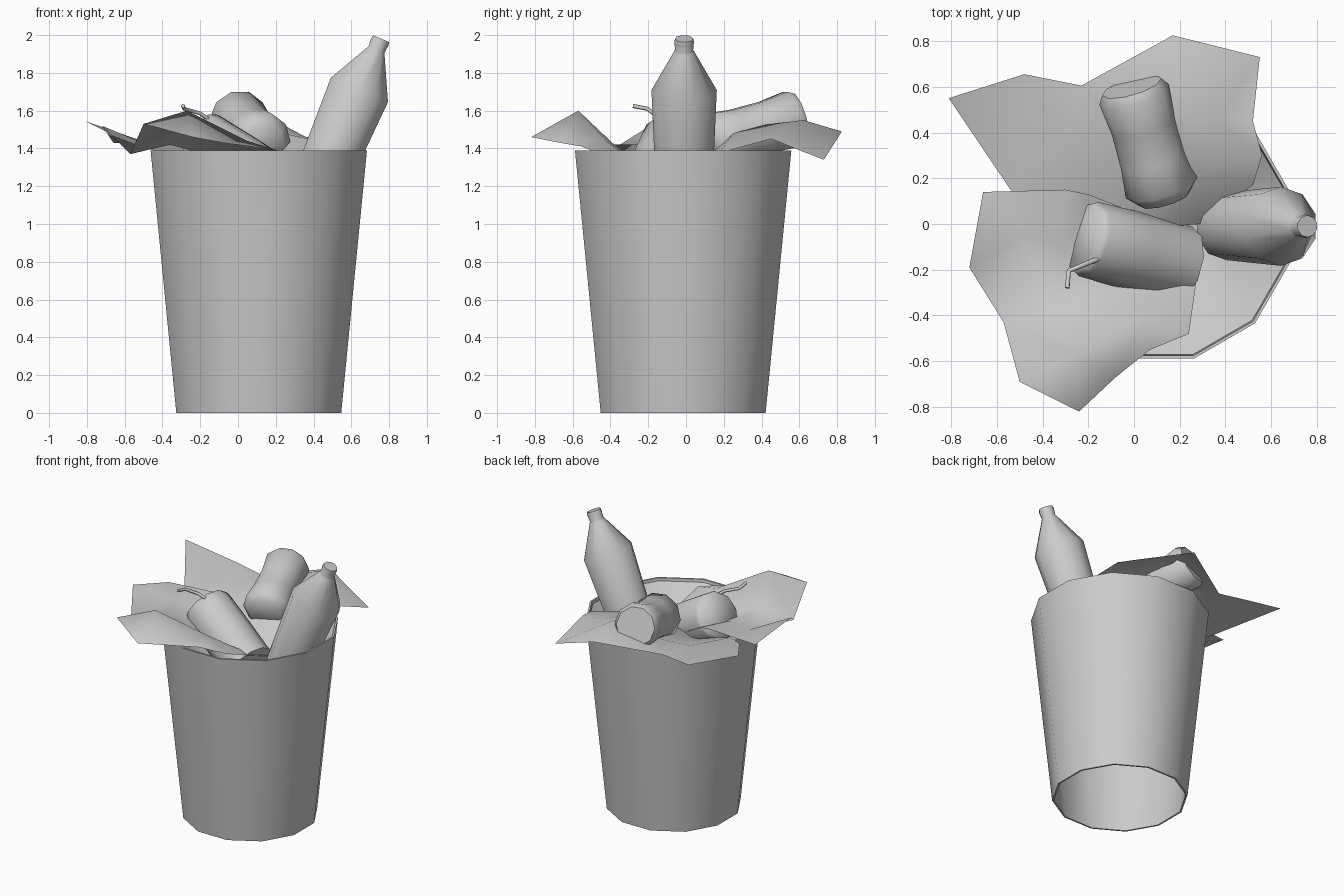
import bpy
import bmesh
import math
from mathutils import Vector
from mathutils.geometry import delaunay_2d_cdt

cube = bpy.data.objects.get("Cube")
if cube:
    bpy.data.objects.remove(cube, do_unlink=True)

grey = bpy.data.materials.new("plain grey")
grey.use_nodes = True
grey.diffuse_color = (0.6, 0.6, 0.6, 1)
grey.node_tree.nodes["Principled BSDF"].inputs["Base Color"].default_value = (0.6, 0.6, 0.6, 1)


def finish(name, bm, angle):
    mesh = bpy.data.meshes.new(name)
    bm.to_mesh(mesh)
    bm.free()
    mesh.materials.append(grey)
    obj = bpy.data.objects.new(name, mesh)
    bpy.context.collection.objects.link(obj)
    bpy.ops.object.select_all(action="DESELECT")
    obj.select_set(True)
    bpy.context.view_layer.objects.active = obj
    bpy.ops.object.shade_smooth_by_angle(angle=math.radians(angle))
    return obj


def lathe(name, start, end, profile, sides, turn=0.0, angle=50, caps=True):
    """Turned shape; profile is (distance along axis 0-1, radius)."""
    start, end = Vector(start), Vector(end)
    axis = end - start
    rot = axis.to_track_quat("Z", "Y")
    bm = bmesh.new()
    rings = []
    for t, r in profile:
        ring = []
        for i in range(sides):
            a = 2 * math.pi * i / sides + turn
            offset = Vector((r * math.cos(a), r * math.sin(a), 0))
            ring.append(bm.verts.new(start + axis * t + rot @ offset))
        rings.append(ring)
    for low, high in zip(rings, rings[1:]):
        for i in range(sides):
            j = (i + 1) % sides
            bm.faces.new((low[i], low[j], high[j], high[i]))
    if caps:
        bm.faces.new(rings[0][::-1])
        bm.faces.new(rings[-1])
    return finish(name, bm, angle)


def paper(name, outline, folds):
    """Crumpled sheet: outline corners plus inner fold points."""
    points = [Vector(p) for p in outline + folds]
    n = len(outline)
    edges = [(i, (i + 1) % n) for i in range(n)]
    flat = [p.to_2d() for p in points]
    _, _, faces, source, _, _ = delaunay_2d_cdt(flat, edges, [], 1, 1e-5)
    bm = bmesh.new()
    verts = [bm.verts.new(points[s[0]]) for s in source]
    for face in faces:
        bm.faces.new([verts[i] for i in face])
    bmesh.ops.recalc_face_normals(bm, faces=bm.faces[:])
    if sum(f.normal.z for f in bm.faces) < 0:
        bmesh.ops.reverse_faces(bm, faces=bm.faces[:])
    return finish(name, bm, 60)


# Tapered hollow bin with a thin wall
lathe("bin", (0.11, -0.015, 0), (0.11, -0.015, 1.39),
      [(0, 0.44), (0, 0.452), (1, 0.593), (1, 0.58), (0, 0.44)],
      12, math.radians(15), caps=False)

# Sunken liner that carries the contents
lathe("liner", (0.11, -0.015, 0.95), (0.11, -0.015, 1.37),
      [(1, 0.575), (0.3, 0.28), (0, 0.001)], 12, math.radians(15), caps=False)

# Bottle leaning on the rim
lathe("bottle", (0.405, -0.01, 1.15), (0.758, -0.01, 1.981),
      [(0, 0.148), (0.673, 0.173), (0.915, 0.055), (0.93, 0.048),
       (0.98, 0.052), (1, 0.048)], 10)

# Crushed can at the back
lathe("can", (0.135, 0.11, 1.42), (-0.01, 0.60, 1.565),
      [(0, 0.115), (0.10, 0.163), (0.35, 0.147), (0.65, 0.143),
       (0.93, 0.158), (1, 0.135)], 10)

# Drink cup lying towards the right
lathe("cup", (0.21, -0.175, 1.18), (-0.22, -0.06, 1.455),
      [(0, 0.17), (0.5, 0.172), (0.95, 0.168), (1, 0.155)], 10, angle=75)

# Bent drinking straw
curve = bpy.data.curves.new("straw", "CURVE")
curve.dimensions = "3D"
curve.bevel_depth = 0.011
curve.bevel_resolution = 1
curve.use_fill_caps = True
spline = curve.splines.new("POLY")
path = [(-0.15, -0.15, 1.55), (-0.20, -0.17, 1.585), (-0.285, -0.205, 1.61), (-0.292, -0.28, 1.625)]
spline.points.add(len(path) - 1)
for point, co in zip(spline.points, path):
    point.co = (*co, 1)
curve.materials.append(grey)
straw = bpy.data.objects.new("straw", curve)
bpy.context.collection.objects.link(straw)

# Paper sheet hanging over the back rim
paper("back_paper",
      [(-0.81, 0.55, 1.545), (-0.48, 0.655, 1.43), (-0.23, 0.605, 1.42), (0.17, 0.825, 1.49),
       (0.55, 0.73, 1.34), (0.52, 0.45, 1.45), (0.56, 0.30, 1.41), (0.52, 0.17, 1.37),
       (0.29, 0, 1.24), (-0.1, -0.03, 1.27), (-0.4, 0.05, 1.38), (-0.54, 0.15, 1.41)],
      [(-0.3, 0.38, 1.42), (0, 0.42, 1.42), (0.2, 0.42, 1.525), (0.36, 0.45, 1.46),
       (0.19, 0.62, 1.55), (0.24, 0.25, 1.48)])

# Paper sheet hanging over the front right rim
paper("front_paper",
      [(-0.66, 0.14, 1.43), (-0.30, 0.15, 1.45), (-0.20, 0.13, 1.43), (0.05, 0.03, 1.27),
       (0.27, -0.03, 1.2), (0.28, -0.20, 1.27), (0.24, -0.48, 1.38), (0.07, -0.55, 1.41),
       (-0.08, -0.67, 1.43), (-0.24, -0.82, 1.46), (-0.50, -0.69, 1.53),
       (-0.57, -0.43, 1.37), (-0.72, -0.19, 1.52)],
      [(-0.27, -0.57, 1.6), (0.05, -0.42, 1.44), (-0.36, -0.38, 1.42),
       (-0.48, -0.05, 1.42), (-0.3, -0.1, 1.42), (0, -0.25, 1.32)])
